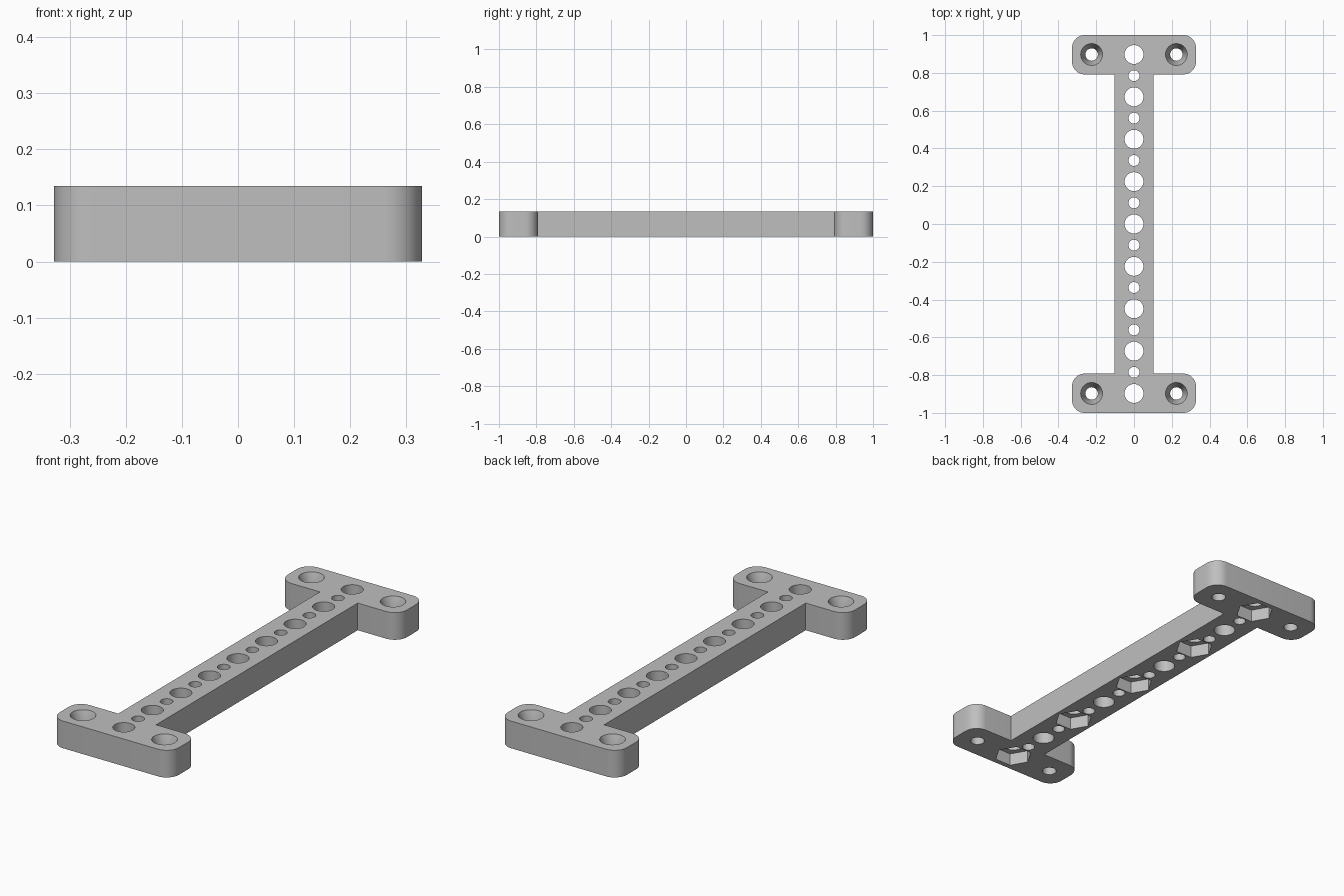
import bpy, bmesh
from math import sin, cos, pi

cube = bpy.data.objects.get("Cube")
if cube:
    bpy.data.objects.remove(cube, do_unlink=True)

HEIGHT = 0.135
HALF_BAR = 0.104        # half width of the long bar
HALF_END = 0.328        # half width of the end plates
END_Y = 0.792           # inner edge of the end plates
ROUND = 0.067           # end plate corner radius
PITCH = 0.2243          # spacing of the large holes
HEX_DEPTH = 0.062

grey = bpy.data.materials.new("plain grey")
grey.use_nodes = True
colour = (0.52, 0.52, 0.52, 1)
grey.diffuse_color = colour
grey.node_tree.nodes["Principled BSDF"].inputs["Base Color"].default_value = colour


def make_object(name, bm):
    bmesh.ops.recalc_face_normals(bm, faces=bm.faces)
    mesh = bpy.data.meshes.new(name)
    bm.to_mesh(mesh)
    bm.free()
    mesh.materials.append(grey)
    ob = bpy.data.objects.new(name, mesh)
    bpy.context.collection.objects.link(ob)
    return ob


def lathe(bm, x, y, profile, sides):
    """Closed solid of stacked rings, each given as (radius, height)."""
    rings = [[bm.verts.new((x + r * cos(2 * pi * i / sides),
                            y + r * sin(2 * pi * i / sides), z))
              for i in range(sides)] for r, z in profile]
    for low, high in zip(rings, rings[1:]):
        for i in range(sides):
            j = (i + 1) % sides
            bm.faces.new((low[i], low[j], high[j], high[i]))
    bm.faces.new(rings[0][::-1])
    bm.faces.new(rings[-1])


def arc(cx, cy, start, steps=10):
    return [(cx + ROUND * cos(start + pi / 2 * i / steps),
             cy + ROUND * sin(start + pi / 2 * i / steps)) for i in range(steps + 1)]


# Bracket outline: one quarter, mirrored twice, then extruded
quarter = [(HALF_BAR, END_Y)]
quarter += arc(HALF_END - ROUND, END_Y + ROUND, -pi / 2)
quarter += arc(HALF_END - ROUND, 1 - ROUND, 0)
half = quarter + [(-x, y) for x, y in reversed(quarter)]
outline = half + [(x, -y) for x, y in reversed(half)]
bm = bmesh.new()
base = bm.faces.new([bm.verts.new((x, y, 0)) for x, y in outline])
top = bmesh.ops.extrude_face_region(bm, geom=[base])
bmesh.ops.translate(bm, vec=(0, 0, HEIGHT),
                    verts=[v for v in top["geom"] if isinstance(v, bmesh.types.BMVert)])
bracket = make_object("mounting_bracket", bm)

# Through holes along the bar and countersunk screw holes in the ends
bm = bmesh.new()
through = (-0.05, HEIGHT + 0.05)
for i in range(-8, 9):
    radius = 0.05 if i % 2 == 0 else 0.029
    lathe(bm, 0, i * PITCH / 2, [(radius, z) for z in through], 48)
for x in (-PITCH, PITCH):
    for y in (-4 * PITCH, 4 * PITCH):
        lathe(bm, x, y, [(0.033, through[0]), (0.033, 0.065),
                         (0.058, HEIGHT), (0.058, through[1])], 48)
hole_cutter = make_object("hole_cutter", bm)

# Hexagonal nut pockets under every second large hole
bm = bmesh.new()
for i in range(-4, 5, 2):
    lathe(bm, 0, i * PITCH, [(0.089, -0.05), (0.089, HEX_DEPTH)], 6)
pocket_cutter = make_object("nut_pocket_cutter", bm)

# Cut and bake the result
cutters = (hole_cutter, pocket_cutter)
for cutter in cutters:
    cutter.hide_render = True
    mod = bracket.modifiers.new(cutter.name, "BOOLEAN")
    mod.operation = "DIFFERENCE"
    mod.solver = "EXACT"
    mod.object = cutter
bpy.context.view_layer.update()
depsgraph = bpy.context.evaluated_depsgraph_get()
cut_mesh = bpy.data.meshes.new_from_object(bracket.evaluated_get(depsgraph))
bracket.modifiers.clear()
bracket.data = cut_mesh
cut_mesh.materials.clear()
cut_mesh.materials.append(grey)
for cutter in cutters:
    bpy.data.objects.remove(cutter, do_unlink=True)

# Smooth round walls, keep the rims sharp
bpy.ops.object.select_all(action="DESELECT")
bracket.select_set(True)
bpy.context.view_layer.objects.active = bracket
bpy.ops.object.shade_smooth_by_angle(angle=pi / 9)
